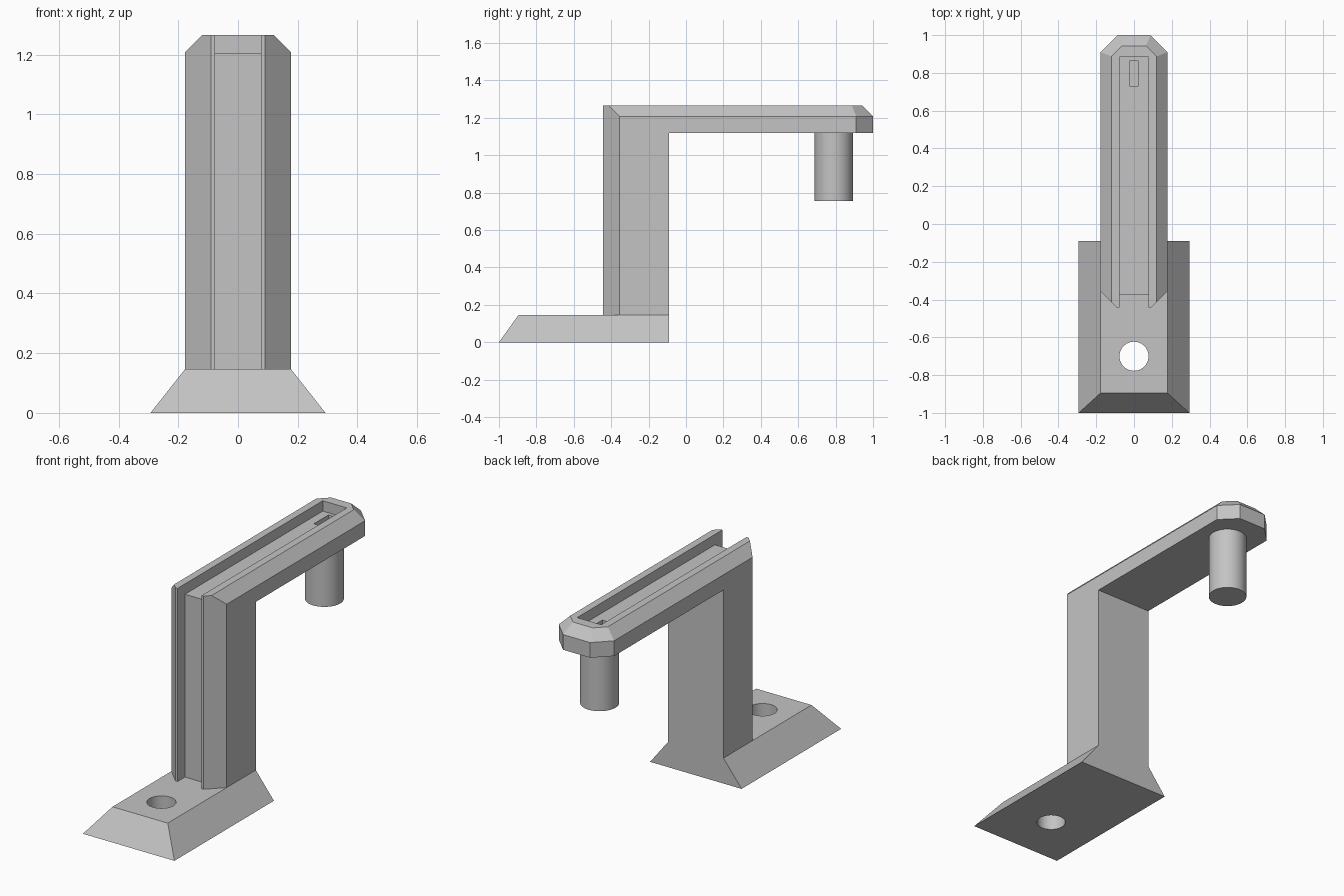
import bpy
import bmesh
import math

cube = bpy.data.objects.get("Cube")
if cube:
    bpy.data.objects.remove(cube, do_unlink=True)

GREY = (0.55, 0.55, 0.55, 1)
grey = bpy.data.materials.new("light grey")
grey.use_nodes = True
grey.diffuse_color = GREY
grey.node_tree.nodes["Principled BSDF"].inputs["Base Color"].default_value = GREY


def add_object(name, bm):
    bmesh.ops.recalc_face_normals(bm, faces=bm.faces[:])
    mesh = bpy.data.meshes.new(name)
    bm.to_mesh(mesh)
    bm.free()
    mesh.materials.append(grey)
    obj = bpy.data.objects.new(name, mesh)
    bpy.context.collection.objects.link(obj)
    return obj


def loft(name, layers):
    """Skin stacked outlines; each layer is (z, half outline), mirrored in x."""
    bm = bmesh.new()
    rings = []
    for z, half in layers:
        outline = half + [(-x, y) for x, y in reversed(half)]
        rings.append([bm.verts.new((x, y, z)) for x, y in outline])
    for low, high in zip(rings, rings[1:]):
        for i in range(len(low)):
            j = (i + 1) % len(low)
            quad = (low[i], low[j], high[j], high[i])
            bm.faces.new(quad)
    bm.faces.new(rings[0])
    bm.faces.new(rings[-1])
    bmesh.ops.remove_doubles(bm, verts=bm.verts[:], dist=1e-5)
    return add_object(name, bm)


def box(name, half_width, y0, y1, z0, z1):
    half = [(half_width, y0), (half_width, y1)]
    return loft(name, [(z0, half), (z1, half)])


def cylinder(name, radius, y, z0, z1):
    bm = bmesh.new()
    bmesh.ops.create_cone(bm, cap_ends=True, segments=48,
                          radius1=radius, radius2=radius, depth=z1 - z0)
    bmesh.ops.translate(bm, verts=bm.verts[:], vec=(0, y, (z0 + z1) / 2))
    return add_object(name, bm)


def cut(targets, cutter):
    cutter.hide_render = True
    for obj in targets:
        mod = obj.modifiers.new("cut", 'BOOLEAN')
        mod.operation = 'DIFFERENCE'
        mod.solver = 'EXACT'
        mod.object = cutter
        bpy.context.view_layer.objects.active = obj
        bpy.ops.object.modifier_apply(modifier=mod.name)
    bpy.data.objects.remove(cutter, do_unlink=True)


BACK, BASE_TOP, ARM_BOTTOM = -0.09, 0.147, 1.12

# Foot plate with sloping front and sides
base = loft("base", [
    (0, [(0.293, -1), (0.293, BACK)]),
    (BASE_TOP, [(0.177, -0.895), (0.177, BACK)]),
])
cut([base], cylinder("screw_hole", 0.077, -0.70, -0.1, 0.3))

# Column and arm in one piece, with chamfered corners
side = [(0.09, -0.443), (0.177, -0.356), (0.177, 0.91), (0.087, 1)]
top = [(0.09, -0.443), (0.12, -0.413), (0.12, 0.887), (0.064, 0.943)]
frame = loft("column_and_arm", [(BASE_TOP, side), (1.208, side), (1.265, top)])
cut([frame], box("space_under_arm", 0.5, BACK, 1.5, -0.5, ARM_BOTTOM))

# Channel running up the front and along the top
cut([frame], box("front_channel", 0.077, -1, -0.375, -0.5, 2))
cut([frame], box("top_channel", 0.077, -1, 0.885, 1.205, 2))

# Round peg below the arm, with a small slot sunk from above
peg = cylinder("peg", 0.102, 0.79, 0.755, ARM_BOTTOM)
cut([frame, peg], box("slot", 0.025, 0.73, 0.862, 1.005, 1.5))

# Smooth round walls, keep hard edges
for obj in (base, peg):
    bpy.ops.object.select_all(action='DESELECT')
    obj.select_set(True)
    bpy.context.view_layer.objects.active = obj
    bpy.ops.object.shade_smooth_by_angle(angle=math.radians(30))
